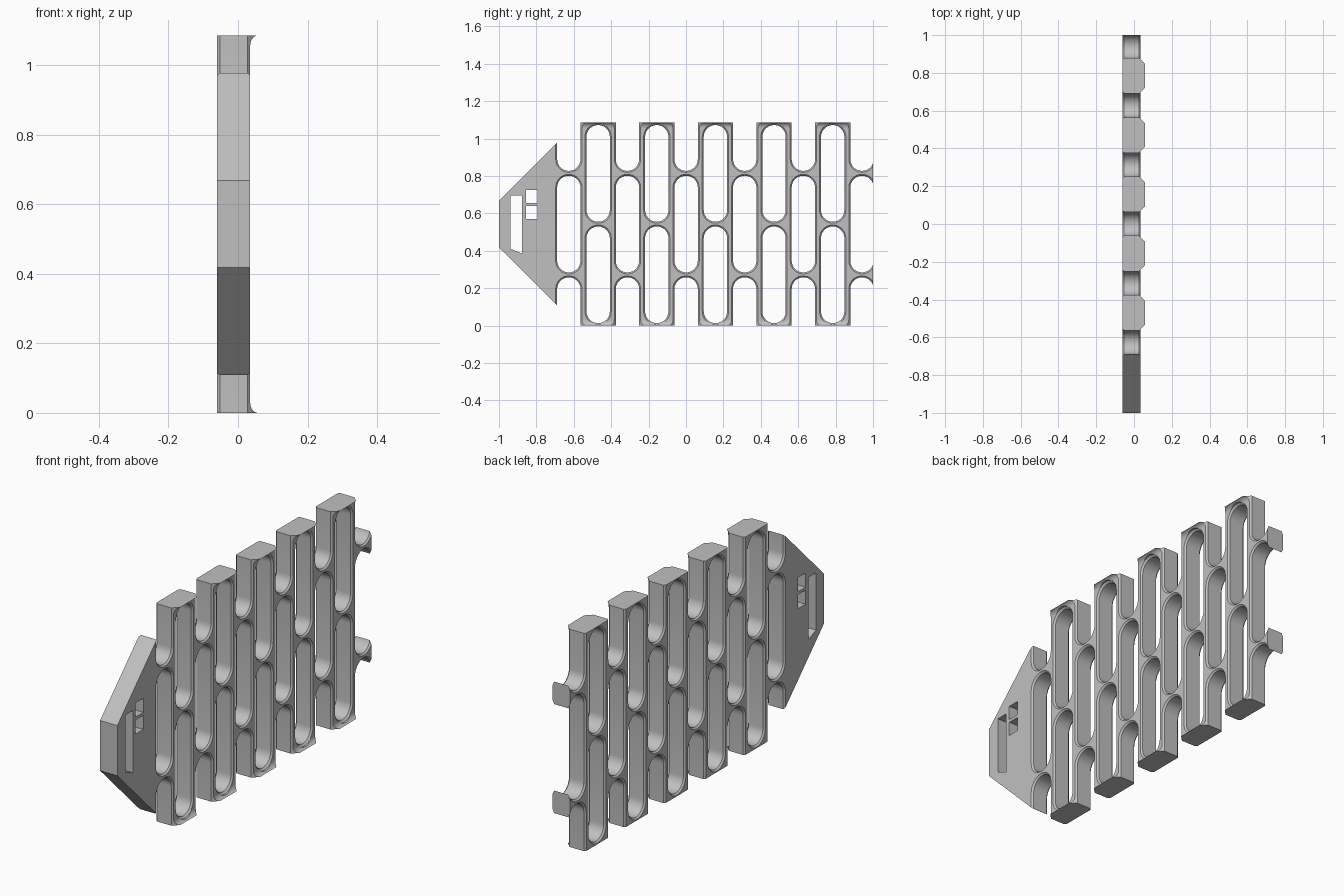
import bpy, math

cube = bpy.data.objects.get("Cube")
if cube:
    bpy.data.objects.remove(cube, do_unlink=True)

BACK, FACE, HEIGHT = -0.06, 0.035, 1.085
MID = HEIGHT / 2
PITCH, R = 0.3135, 0.0625
BEVEL = 0.008

grey = bpy.data.materials.new("plain_grey")
grey.use_nodes = True
grey.diffuse_color = (0.53, 0.53, 0.53, 1)
grey.node_tree.nodes["Principled BSDF"].inputs["Base Color"].default_value = grey.diffuse_color


def loft(rings):
    """Closed solid through rings with equal point counts, as verts and faces."""
    n = len(rings[0])
    verts = [p for ring in rings for p in ring]
    faces = [tuple(reversed(range(n))), tuple(range(len(verts) - n, len(verts)))]
    for k in range(len(rings) - 1):
        for i in range(n):
            j = (i + 1) % n
            faces.append((k * n + i, k * n + j, (k + 1) * n + j, (k + 1) * n + i))
    return verts, faces


def make(name, solids):
    verts, faces = [], []
    for v, f in solids:
        start = len(verts)
        verts += v
        faces += [tuple(i + start for i in face) for face in f]
    mesh = bpy.data.meshes.new(name)
    mesh.from_pydata(verts, [], faces)
    mesh.materials.append(grey)
    obj = bpy.data.objects.new(name, mesh)
    bpy.context.collection.objects.link(obj)
    return obj


def prism(outline, x0=BACK, x1=FACE):
    return loft([[(x, y, z) for y, z in outline] for x in (x0, x1)])


def pill(y, z0, z1, grow, steps=14):
    """Rounded slot outline in y and z, enlarged by grow."""
    r, pts = R + grow, []
    for zc, first in ((z1 - R, 0), (z0 + R, math.pi)):
        for i in range(steps + 1):
            a = first + math.pi * i / steps
            pts.append((y + r * math.cos(a), zc + r * math.sin(a)))
    return pts


def slot(y, z0, z1, flare=False):
    """Slot cutter with bevelled rims on both faces."""
    e = 0.001
    sections = [(BACK - e, BEVEL + e), (BACK + BEVEL, 0), (FACE - BEVEL, 0),
                (FACE + e, BEVEL + e)]
    sections.append((0.07, 0.07 - FACE + BEVEL if flare else BEVEL + e))
    return loft([[(x, *p) for p in pill(y, z0, z1, g)] for x, g in sections])


def rect(y0, y1, z0, z1):
    return [(y0, z0), (y1, z0), (y1, z1), (y0, z1)]


# Plate with a tapered head
upper = [(1, MID), (-0.6275, MID), (-0.69, 0.435), (-1, 0.125)]
START = -0.6275
outline = [(-1, MID - 0.125), (-0.69, MID - 0.434), (START, MID - 0.434), (START, 0), (1, 0),
           (1, HEIGHT), (START, HEIGHT), (START, MID + 0.434), (-0.69, MID + 0.434),
           (-1, MID + 0.125)]
plate = make("lattice_plate", [prism(outline)])

# Concave lips along the lower and upper ends of the bars
lips = []
for side in (-1, 1):
    lip = 0.03
    section = [(FACE, MID + side * MID)]
    for i in range(8):
        a = math.pi / 2 * i / 7
        section.append((FACE + 0.022 * (1 - math.sin(a)),
                        MID + side * (MID - lip * (1 - math.cos(a)))))
    if side > 0:
        section.reverse()
    lips.append(loft([[(x, y, z) for x, z in section] for y in (START, 1)]))
lip_obj = make("bar_end_lips", lips)

# Closed slots in alternating columns, and the open notches between bars
closed, notches = [], []
for k in range(6):
    y = START + 0.001 + PITCH * k
    closed.append(slot(y, 0.284, HEIGHT - 0.284))
    notches.append(slot(y, -0.5, 0.258, True))
    notches.append(slot(y, HEIGHT - 0.258, 1.6, True))
    if k < 5:
        closed.append(slot(y + PITCH / 2, 0.013, 0.53))
        closed.append(slot(y + PITCH / 2, HEIGHT - 0.53, HEIGHT - 0.013))

# Strap opening and a small divided window in the head
strap = [(-0.937, 0.41), (-0.877, 0.385), (-0.877, 0.695), (-0.937, 0.695)]
head_holes = [prism(strap, -0.1, 0.1)]
for z0, z1 in ((0.57, 0.64), (0.655, 0.725)):
    head_holes.append(prism(rect(-0.855, -0.795, z0, z1), -0.1, 0.1))

cutters = [make("closed_slot_cutter", closed), make("notch_cutter", notches),
           make("head_hole_cutter", head_holes)]

# Make all normals face outward before cutting
for obj in [plate, lip_obj] + cutters:
    bpy.ops.object.select_all(action='DESELECT')
    obj.select_set(True)
    bpy.context.view_layer.objects.active = obj
    bpy.ops.object.mode_set(mode='EDIT')
    bpy.ops.mesh.select_all(action='SELECT')
    bpy.ops.mesh.normals_make_consistent(inside=False)
    bpy.ops.object.mode_set(mode='OBJECT')

for obj, tools in ((plate, cutters), (lip_obj, cutters[:2])):
    bpy.ops.object.select_all(action='DESELECT')
    obj.select_set(True)
    bpy.context.view_layer.objects.active = obj
    for tool in tools:
        mod = obj.modifiers.new("cut", 'BOOLEAN')
        mod.operation, mod.solver, mod.object = 'DIFFERENCE', 'EXACT', tool
        bpy.ops.object.modifier_apply(modifier=mod.name)
    bpy.ops.object.shade_smooth_by_angle(angle=math.radians(25))

for tool in cutters:
    bpy.data.objects.remove(tool, do_unlink=True)
